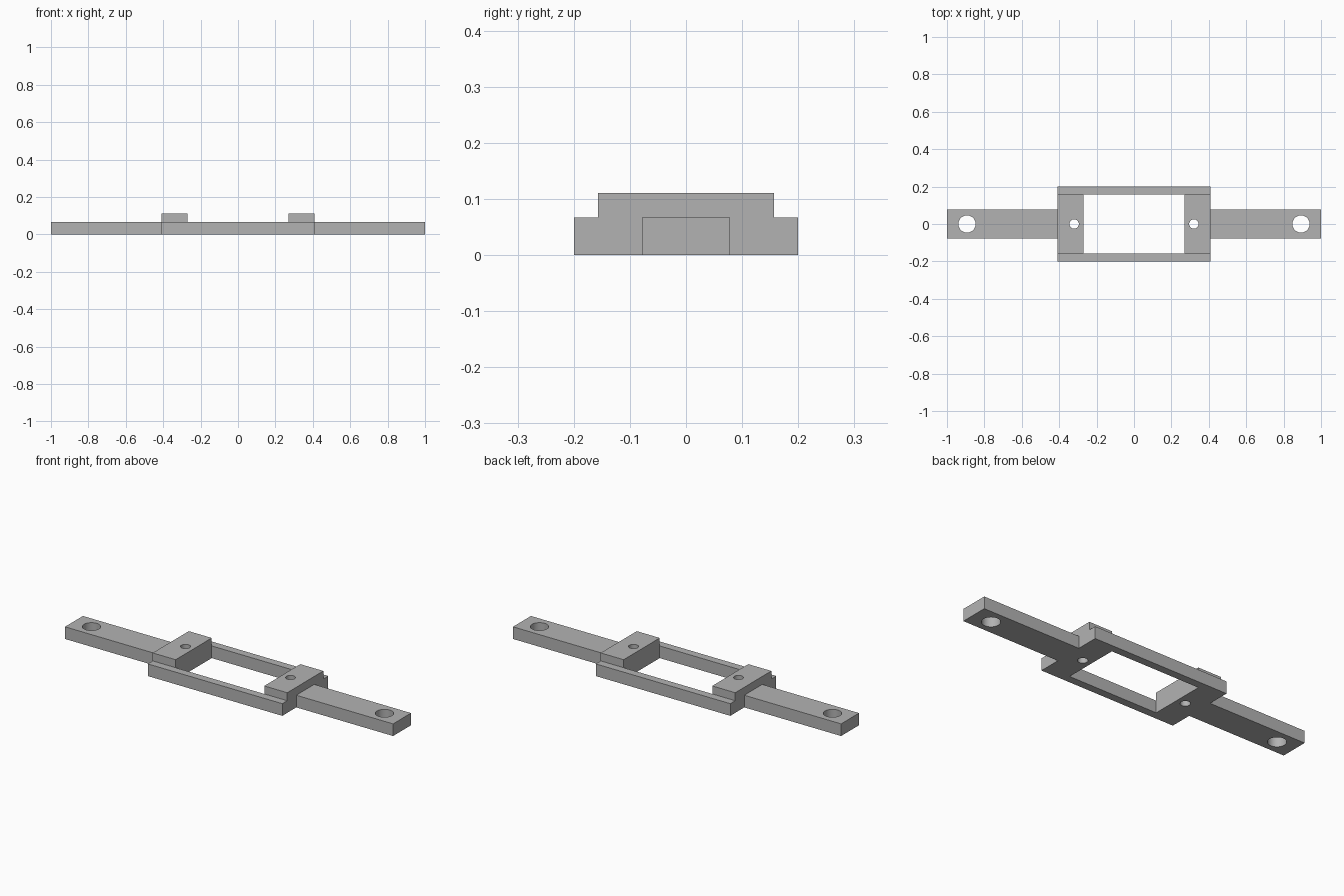
import bpy
from math import radians

cube = bpy.data.objects.get("Cube")
if cube:
    bpy.data.objects.remove(cube, do_unlink=True)

# Main dimensions
HALF_LEN, FRAME_X, WINDOW_X = 1.0, 0.41, 0.27
FRAME_Y, WINDOW_Y, ARM_Y = 0.2, 0.157, 0.078
PLATE_Z, PAD_Z = 0.067, 0.111

grey = bpy.data.materials.new("plain grey")
grey.use_nodes = True
colour = (0.45, 0.45, 0.45, 1)
grey.diffuse_color = colour
grey.node_tree.nodes["Principled BSDF"].inputs["Base Color"].default_value = colour


def box(name, x0, x1, half_y, z0, z1):
    bpy.ops.mesh.primitive_cube_add(size=1, location=((x0 + x1) / 2, 0, (z0 + z1) / 2))
    obj = bpy.context.object
    obj.name = name
    obj.scale = (x1 - x0, 2 * half_y, z1 - z0)
    bpy.ops.object.transform_apply(location=True, rotation=False, scale=True)
    obj.data.materials.append(grey)
    return obj


def hole(name, x, radius):
    bpy.ops.mesh.primitive_cylinder_add(vertices=48, radius=radius, depth=1, location=(x, 0, 0))
    obj = bpy.context.object
    obj.name = name
    obj.data.materials.append(grey)
    return obj


def combine(body, other, operation):
    mod = body.modifiers.new(operation.title(), "BOOLEAN")
    mod.operation, mod.solver, mod.object = operation, "EXACT", other
    bpy.context.view_layer.objects.active = body
    bpy.ops.object.modifier_apply(modifier=mod.name)
    bpy.data.objects.remove(other, do_unlink=True)


# Centre frame with the long mounting arms
bracket = box("mounting_bracket", -FRAME_X, FRAME_X, FRAME_Y, 0, PLATE_Z)
combine(bracket, box("arms", -HALF_LEN, HALF_LEN, ARM_Y, 0, PLATE_Z), "UNION")

# Raised pads at both ends of the frame
for x0, x1 in ((-FRAME_X, -WINDOW_X), (WINDOW_X, FRAME_X)):
    combine(bracket, box("pad", x0, x1, WINDOW_Y, PLATE_Z / 2, PAD_Z), "UNION")

# Rectangular window between the pads
combine(bracket, box("window", -WINDOW_X, WINDOW_X, WINDOW_Y, -1, 1), "DIFFERENCE")

# Large arm holes and small pad holes
for side in (-1, 1):
    combine(bracket, hole("arm_hole", side * 0.893, 0.046), "DIFFERENCE")
    combine(bracket, hole("pad_hole", side * 0.32, 0.025), "DIFFERENCE")

bpy.ops.object.select_all(action="DESELECT")
bracket.select_set(True)
bpy.context.view_layer.objects.active = bracket
bpy.ops.object.shade_smooth_by_angle(angle=radians(30))
